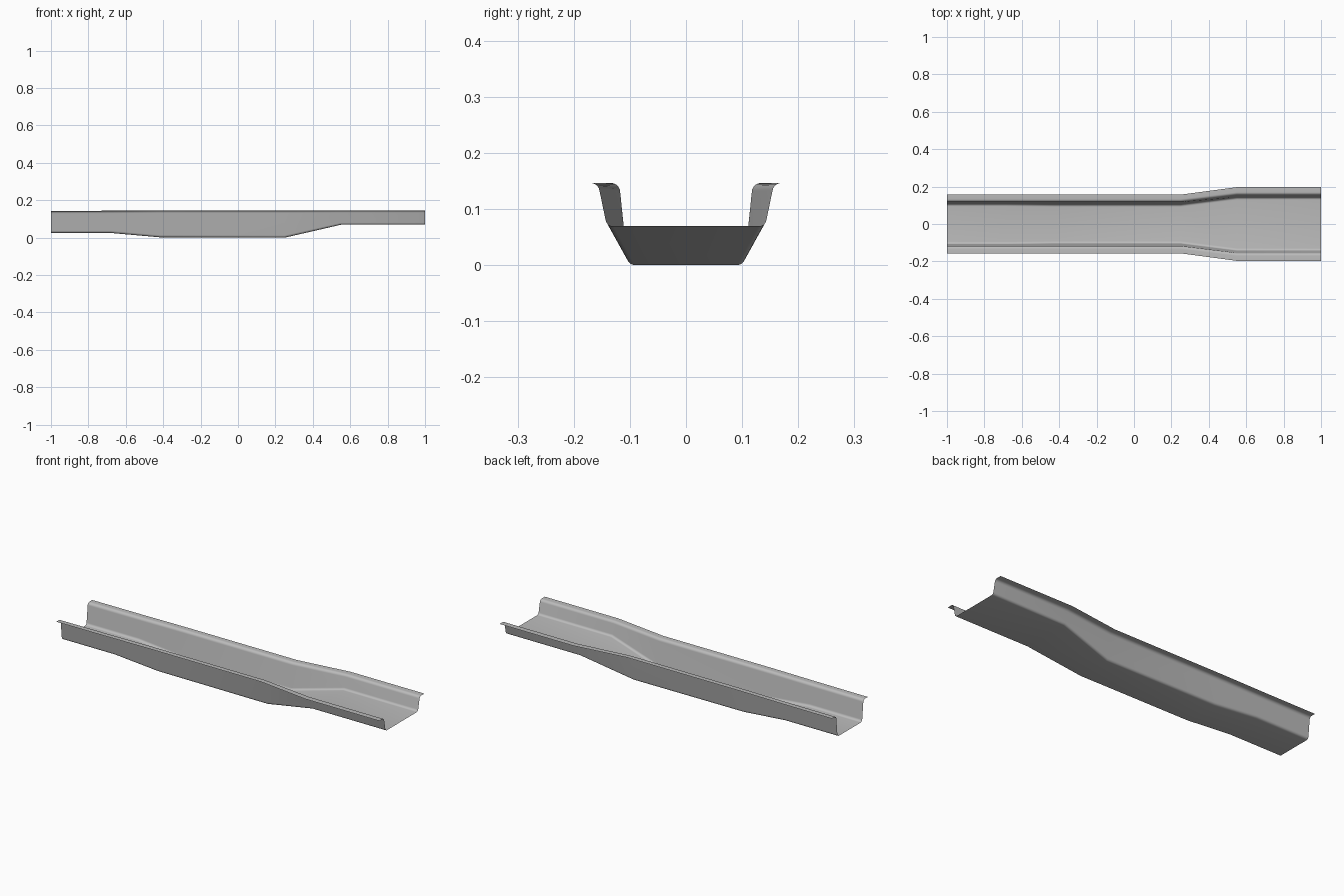
import bpy, bmesh, math
from mathutils import Vector

if "Cube" in bpy.data.objects:
    bpy.data.objects.remove(bpy.data.objects["Cube"])

# Stations: x, floor z, flange z, floor half-width, wall-top half-width, flange half-width
STATIONS = [
    (-1.00, 0.025, 0.143, 0.107, 0.119, 0.157),
    (-0.68, 0.025, 0.144, 0.107, 0.119, 0.157),
    (-0.42, 0.002, 0.146, 0.104, 0.119, 0.157),
    (0.25, 0.000, 0.146, 0.104, 0.119, 0.157),
    (0.55, 0.069, 0.146, 0.141, 0.157, 0.197),
    (1.00, 0.069, 0.146, 0.141, 0.157, 0.197),
]


def fillet(a, corner, b, radius, steps=6):
    """Points of a rounded corner between the lines corner-a and corner-b."""
    u, v = (a - corner).normalized(), (b - corner).normalized()
    half = u.angle(v) / 2
    centre = corner + (u + v).normalized() * radius / math.sin(half)
    p0 = corner + u * radius / math.tan(half) - centre
    p1 = corner + v * radius / math.tan(half) - centre
    sweep = math.pi - 2 * half
    return [centre + (p0 * math.sin(sweep * (1 - i / steps))
                      + p1 * math.sin(sweep * i / steps)) / math.sin(sweep)
            for i in range(steps + 1)]


def section(floor, top, floor_w, wall_w, flange_w):
    """Hat profile in (y, z), from the +y flange edge to the -y flange edge."""
    edge, shoulder = Vector((flange_w, top)), Vector((wall_w, top))
    foot, middle = Vector((floor_w, floor)), Vector((0, floor))
    half = [edge] + fillet(edge, shoulder, foot, 0.016) + fillet(shoulder, foot, middle, 0.014)
    return half + [Vector((-p.x, p.y)) for p in reversed(half)]


# Sheet metal channel lofted through the stations
bm = bmesh.new()
rows = [[bm.verts.new((x, p.x, p.y)) for p in section(*dims)] for x, *dims in STATIONS]
for r0, r1 in zip(rows, rows[1:]):
    for i in range(len(r0) - 1):
        bm.faces.new((r0[i], r0[i + 1], r1[i + 1], r1[i]))
bm.normal_update()
mesh = bpy.data.meshes.new("channel_rail")
bm.to_mesh(mesh)
bm.free()

rail = bpy.data.objects.new("channel_rail", mesh)
bpy.context.collection.objects.link(rail)

steel = bpy.data.materials.new("grey_steel")
steel.diffuse_color = (0.5, 0.5, 0.5, 1)
steel.use_nodes = True
steel.node_tree.nodes["Principled BSDF"].inputs["Base Color"].default_value = steel.diffuse_color
mesh.materials.append(steel)

bpy.context.view_layer.objects.active = rail
rail.select_set(True)
bpy.ops.object.shade_smooth_by_angle(angle=math.radians(30))
